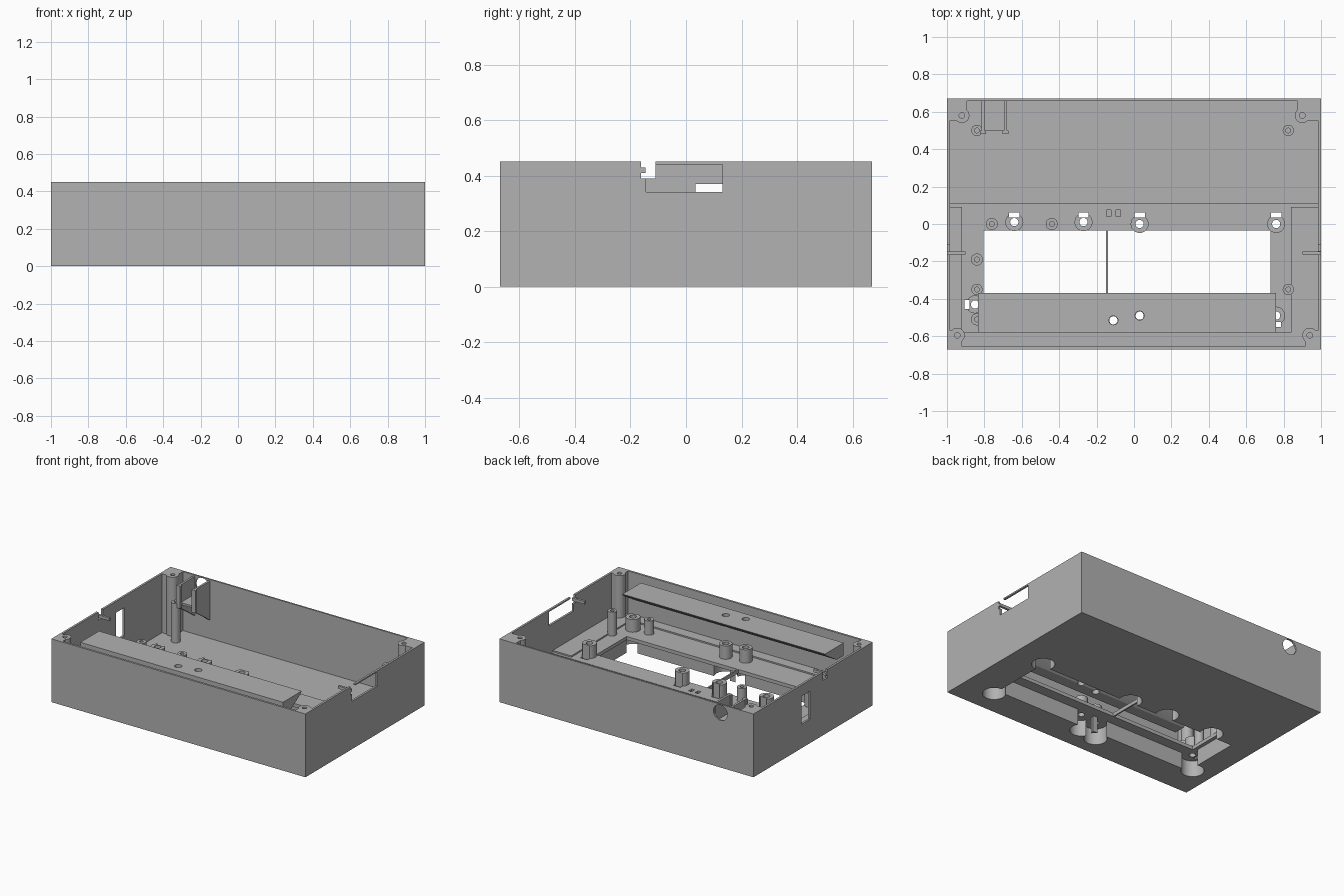
import bpy, bmesh, math
from mathutils import Matrix

if "Cube" in bpy.data.objects:
    bpy.data.objects.remove(bpy.data.objects["Cube"], do_unlink=True)

grey = bpy.data.materials.new("plain grey plastic")
grey.use_nodes = True
grey.diffuse_color = (0.445, 0.445, 0.445, 1)
grey.node_tree.nodes["Principled BSDF"].inputs["Base Color"].default_value = grey.diffuse_color

FLOOR, DECK, CEIL, TOP = 0.03, 0.14, 0.115, 0.45


def finish(name, bm):
    bmesh.ops.recalc_face_normals(bm, faces=bm.faces)
    me = bpy.data.meshes.new(name)
    bm.to_mesh(me)
    bm.free()
    me.materials.append(grey)
    ob = bpy.data.objects.new(name, me)
    bpy.context.collection.objects.link(ob)
    return ob


def box(name, x, y, z):
    bm = bmesh.new()
    bmesh.ops.create_cube(bm, size=1)
    for v in bm.verts:
        for i, (lo, hi) in enumerate((x, y, z)):
            v.co[i] = lo if v.co[i] < 0 else hi
    return finish(name, bm)


def rod(name, x, y, z, r, axis="Z", n=24):
    """Cylinder along z, or along y with x, y as its x, z centre."""
    bm = bmesh.new()
    bmesh.ops.create_cone(bm, cap_ends=True, segments=n, radius1=r, radius2=r, depth=z[1] - z[0])
    mid = (z[0] + z[1]) / 2
    if axis == "Z":
        bm.transform(Matrix.Translation((x, y, mid)))
    else:
        bm.transform(Matrix.Translation((x, mid, y)) @ Matrix.Rotation(math.pi / 2, 4, "X"))
    return finish(name, bm)


def prism(name, profile, x):
    """Extrude a (y, z) profile along x."""
    bm = bmesh.new()
    face = bm.faces.new([bm.verts.new((x[0], y, z)) for y, z in profile])
    new = bmesh.ops.extrude_face_region(bm, geom=[face])["geom"]
    for v in new:
        if isinstance(v, bmesh.types.BMVert):
            v.co.x = x[1]
    return finish(name, bm)


def combine(ob, tool, operation="DIFFERENCE"):
    mod = ob.modifiers.new("cut", "BOOLEAN")
    mod.operation, mod.solver, mod.object = operation, "EXACT", tool
    bpy.context.view_layer.objects.active = ob
    bpy.ops.object.modifier_apply(modifier=mod.name)
    bpy.data.objects.remove(tool, do_unlink=True)


def smooth(ob):
    bpy.ops.object.select_all(action="DESELECT")
    ob.select_set(True)
    bpy.context.view_layer.objects.active = ob
    bpy.ops.object.shade_smooth_by_angle(angle=math.radians(30))


def tube(name, x, y, z, r, hole, depth=None):
    """Round post with a screw hole; a depth makes the hole blind."""
    ob = rod(name, x, y, z, r)
    start = z[1] - depth if depth else z[0] - 0.1
    combine(ob, rod("bore", x, y, (start, z[1] + 0.1), hole))
    smooth(ob)
    return ob


# Enclosure: low rear floor and raised front deck
body = box("enclosure", (-1, 1), (-0.67, 0.67), (0, TOP))
combine(body, box("c", (-0.985, 0.985), (0.11, 0.658), (FLOOR, 1)))
combine(body, box("c", (-0.985, 0.985), (-0.655, 0.12), (DECK, 1)))

# Underside display pocket with rounded lobes beneath the bosses
bosses = [(-0.64, 0.01), (-0.27, 0.01), (0.03, 0), (0.76, 0), (-0.85, -0.43), (0.76, -0.49)]
slab_holes = [(-0.11, -0.515), (0.03, -0.49)]
pocket = box("c", (-0.83, 0.76), (-0.45, -0.02), (-0.1, CEIL))
for x, y in bosses + slab_holes:
    combine(pocket, rod("c", x, y, (-0.1, CEIL), 0.075), "UNION")
combine(body, pocket)

# Display window, leaving a centre bar
for x in ((-0.805, -0.15), (-0.14, 0.73)):
    combine(body, box("c", x, (-0.375, -0.035), (-0.1, 0.3)))

# Boss holes and the small latch slots beside them
for x, y in bosses + slab_holes:
    combine(body, rod("c", x, y, (-0.1, 0.3), 0.022))
for x, y in bosses[:4]:
    combine(body, box("c", (x - 0.028, x + 0.028), (0.036, 0.062), (-0.1, 0.3)))
combine(body, box("c", (-0.905, -0.88), (-0.455, -0.405), (-0.1, 0.3)))
combine(body, box("c", (0.76, 0.785), (-0.55, -0.525), (-0.1, 0.3)))
for x in (-0.135, -0.085):
    combine(body, box("c", (x - 0.012, x + 0.012), (0.04, 0.075), (DECK - 0.015, 0.3)))

# Side wall openings, cable notches and rear jack hole
combine(body, box("c", (0.95, 1.1), (-0.145, 0.132), (0.34, 0.44)))
combine(body, box("c", (-1.1, -0.95), (0.035, 0.132), (0.17, 0.37)))
for x in ((0.95, 1.1), (-1.1, -0.95)):
    combine(body, box("c", x, (-0.162, -0.11), (0.39, 0.6)))
combine(body, rod("c", -0.74, 0.39, (0.6, 0.8), 0.055, "Y"))
smooth(body)

# Ledges around the front deck
ledge = DECK + 0.01
box("right_ledge", (-0.985, -0.92), (-0.655, 0.09), (DECK, ledge))
box("left_ledge", (0.84, 0.985), (-0.655, 0.09), (DECK, ledge))
box("front_ledge", (-0.92, 0.84), (-0.655, -0.58), (DECK, ledge))

# Ribs at the cable notches
for side, s in (("left", 1), ("right", -1)):
    box(side + "_notch_rib", sorted((s * 0.9, s)), (-0.162, -0.146), (0.41, 0.43))

# Display bosses with an open slot on one side
for x, y in bosses:
    ob = tube("display_boss", x, y, (DECK, 0.23), 0.048, 0.022)
    if y > -0.1:
        combine(ob, box("c", (x - 0.028, x + 0.028), (0.036, 0.062), (0.1, 0.3)))
    elif x < 0:
        combine(ob, box("c", (-0.905, -0.88), (-0.455, -0.405), (0.1, 0.3)))
    else:
        combine(ob, box("c", (0.76, 0.785), (-0.55, -0.525), (0.1, 0.3)))
for x, y in slab_holes:
    tube("support_boss", x, y, (DECK, 0.235), 0.042, 0.022)

# Board posts on the deck, and tall ones at rear and sides
for x, y in ((-0.76, 0), (-0.44, 0), (-0.84, -0.19), (-0.84, -0.51), (0.64, -0.5)):
    tube("short_post", x, y, (DECK, 0.24), 0.032, 0.013, 0.08)
for x, y, z in ((-0.84, 0.5, FLOOR), (0.825, 0.5, FLOOR), (-0.84, -0.35, DECK), (0.825, -0.35, DECK)):
    tube("tall_post", x, y, (z, 0.31), 0.03, 0.013, 0.1)

# Lid screw columns webbed into the corners
for x, y in ((-0.92, 0.58), (0.9, 0.58), (-0.945, -0.595), (0.94, -0.595)):
    base = FLOOR if y > 0 else DECK
    sx, sy = math.copysign(0.99, x), math.copysign(0.662, y)
    col = rod("corner_column", x, y, (base, TOP), 0.04)
    combine(col, box("c", sorted((x, sx)), (y - 0.026, y + 0.026), (base, TOP)), "UNION")
    combine(col, box("c", (x - 0.026, x + 0.026), sorted((y, sy)), (base, TOP)), "UNION")
    combine(col, box("c", sorted((x, sx)), sorted((y, sy)), (base, TOP)), "UNION")
    combine(col, rod("c", x, y, (0.33, 0.5), 0.015))
    smooth(col)

# Sloped bar along the front with two screw holes
slab = prism("front_bar", [(-0.58, 0.435), (-0.37, 0.435), (-0.38, 0.42), (-0.5, 0.345), (-0.58, 0.345)],
             (-0.835, 0.76))
for x, y in slab_holes:
    combine(slab, rod("c", x, y, (0.2, 0.5), 0.024))
smooth(slab)

# Power jack holder on the rear wall
cheek = [(0.66, TOP - 0.01), (0.49, TOP - 0.01), (0.49, 0.28), (0.66, 0.16)]
for x in (-0.815, -0.695):
    prism("jack_cheek", cheek, (x, x + 0.015))
    box("jack_lip", (x - 0.008, x + 0.023), (0.48, 0.5), (0.28, TOP - 0.01))
box("jack_shelf", (-0.805, -0.69), (0.5, 0.66), (0.3, 0.315))
